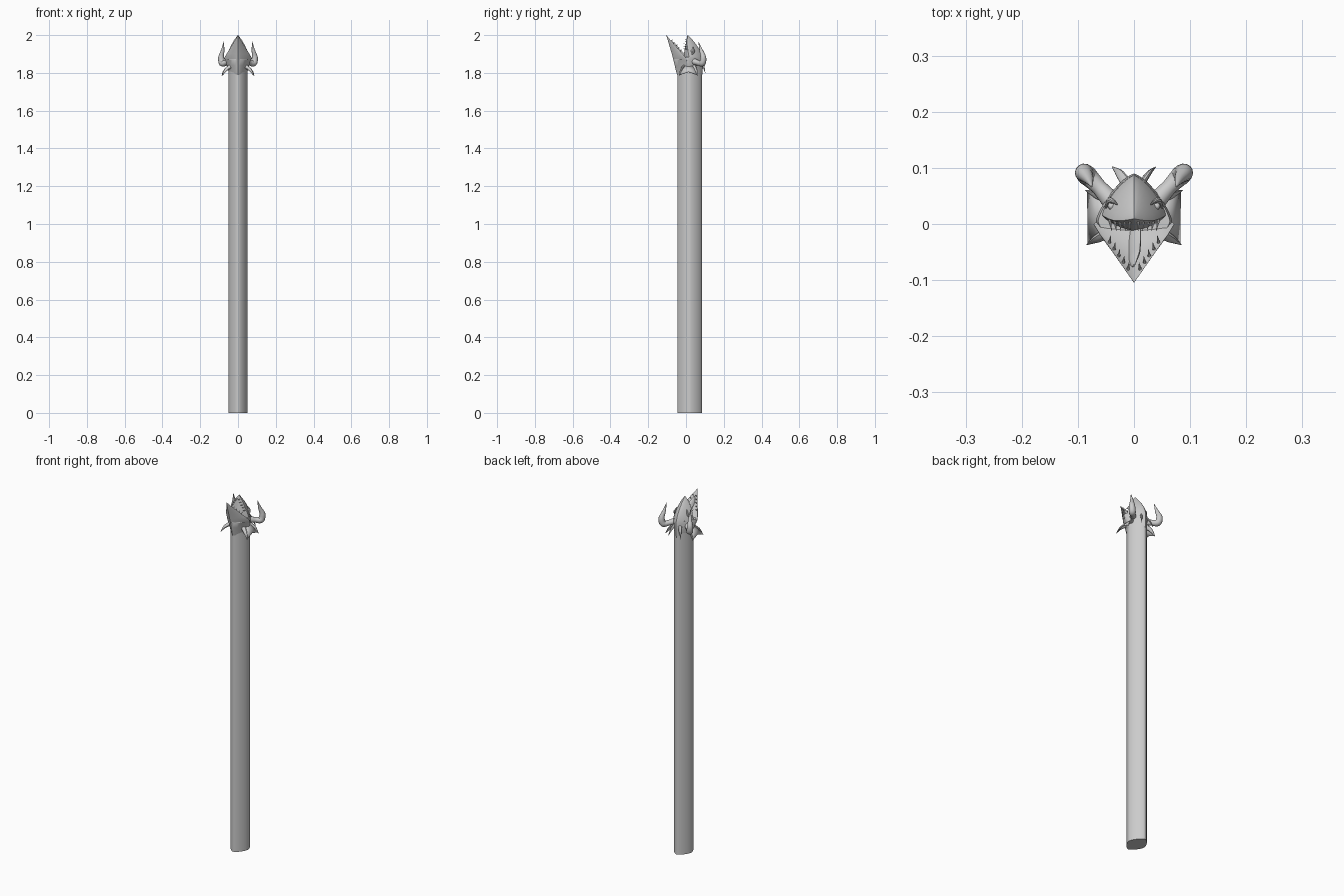
import bpy, bmesh
from math import sin, cos, pi, copysign
from mathutils import Vector

if "Cube" in bpy.data.objects:
    bpy.data.objects.remove(bpy.data.objects["Cube"])


def finish(name, bm, angle=0.6):
    bmesh.ops.recalc_face_normals(bm, faces=bm.faces)
    me = bpy.data.meshes.new(name)
    bm.to_mesh(me)
    bm.free()
    ob = bpy.data.objects.new(name, me)
    bpy.context.collection.objects.link(ob)
    bpy.ops.object.select_all(action='DESELECT')
    ob.select_set(True)
    bpy.context.view_layer.objects.active = ob
    bpy.ops.object.shade_smooth_by_angle(angle=angle)
    return ob


def skin(name, rings, angle=0.6):
    """Bridge equal rings of points and cap both ends."""
    bm = bmesh.new()
    vs = [[bm.verts.new(p) for p in r] for r in rings]
    n = len(vs[0])
    for a, b in zip(vs, vs[1:]):
        for i in range(n):
            bm.faces.new((a[i], a[(i + 1) % n], b[(i + 1) % n], b[i]))
    bm.faces.new(vs[0])
    bm.faces.new(vs[-1])
    return finish(name, bm, angle)


def section(z, w, front, side, back, p=1.5, n=32):
    """Rounded diamond: half width w at y=side, reaching front and back."""
    pts = []
    for i in range(n):
        c, s = cos(2 * pi * i / n), sin(2 * pi * i / n)
        reach = (back if s > 0 else front) - side
        pts.append((w * copysign(abs(c) ** (2 / p), c),
                    side + reach * abs(s) ** (2 / p), z))
    return pts


def loft(name, stations, p=1.5):
    return skin(name, [section(*s, p=p) for s in stations])


def tube(name, pts, radii, flat=1.0, n=10, steps=5):
    """Tapered tube along a smooth path."""
    P = [Vector(p) for p in pts]
    P = [2 * P[0] - P[1]] + P + [2 * P[-1] - P[-2]]
    path = []
    for i in range(1, len(P) - 2):
        a, b, c, d = P[i - 1:i + 3]
        for k in range(steps + (i == len(P) - 3)):
            t = k / steps
            pos = 0.5 * (2 * b + (c - a) * t + (2 * a - 5 * b + 4 * c - d) * t * t
                         + (3 * b - a - 3 * c + d) * t ** 3)
            path.append((pos, radii[i - 1] * (1 - t) + radii[i] * t))
    rings = []
    u = None
    for i, (pos, r) in enumerate(path):
        t = (path[min(i + 1, len(path) - 1)][0] - path[max(i - 1, 0)][0]).normalized()
        if u is None:
            u = t.orthogonal().normalized()
        u = (u - t * u.dot(t)).normalized()
        v = t.cross(u)
        rings.append([pos + r * (u * cos(2 * pi * k / n) + v * flat * sin(2 * pi * k / n))
                      for k in range(n)])
    return skin(name, rings)


def side_pts(s, pts):
    return [(s * x, y, z) for x, y, z in pts]


# Shaft: rounded diamond in section
loft("shaft", [(0, .05, -.045, .02, .086), (1.82, .05, -.045, .02, .086)])

# Head base flaring out of the shaft
loft("head_base", [(1.79, .046, -.047, .02, .086), (1.81, .052, -.053, .02, .088),
                   (1.84, .059, -.06, .015, .09), (1.87, .068, -.067, .005, .09),
                   (1.885, .064, -.06, .005, .087)], 1.35)

# Lower jaw with hollow trough, and beaked upper jaw
loft("lower_jaw", [(1.86, .066, -.064, .005, .02), (1.88, .072, -.07, .0, -.005),
                   (1.90, .061, -.075, -.018, -.034), (1.93, .042, -.084, -.044, -.061),
                   (1.96, .024, -.093, -.07, -.08), (1.985, .009, -.1, -.092, -.095),
                   (2.0, .001, -.105, -.103, -.104)], 1.2)
loft("upper_jaw", [(1.86, .06, -.01, .02, .09), (1.89, .056, -.012, .015, .086),
                   (1.92, .047, -.008, .01, .074), (1.95, .035, -.002, .006, .054),
                   (1.975, .02, .002, .006, .034), (2.0, .001, .008, .009, .011)], 1.35)

# Tongue
tube("tongue", [(0, -.015, 1.885), (0, -.04, 1.91), (0, -.06, 1.94), (0, -.074, 1.965)],
     [.02, .02, .017, .004], flat=.35)

for s, tag in ((1, "right"), (-1, "left")):
    # Horns sweep out, then curl up
    tube("horn_" + tag, side_pts(s, [(.035, .035, 1.862), (.062, .065, 1.853), (.083, .086, 1.852),
                                     (.089, .091, 1.882), (.081, .08, 1.92), (.075, .066, 1.966)]),
         [.018, .014, .018, .016, .009, .0008], n=14)
    # Collar spikes point outward and down
    spikes = [("front_spike_", [(.04, -.012, 1.835), (.065, -.026, 1.815), (.084, -.037, 1.783)], .013),
              ("rear_spike_", [(.045, .04, 1.835), (.068, .052, 1.815), (.087, .06, 1.785)], .013),
              ("back_spike_", [(.012, .07, 1.865), (.026, .09, 1.84), (.039, .102, 1.80)], .011)]
    for nm, pts, r in spikes:
        tube(nm + tag, side_pts(s, pts), [r, r * .7, .0008], flat=.6)
    # Webbing between side spikes
    bm = bmesh.new()
    rows = [[(.045, -.012, 1.84), (.048, .012, 1.845), (.045, .04, 1.84)],
            [(.066, -.025, 1.818), (.068, .014, 1.822), (.068, .052, 1.818)],
            [(.083, -.034, 1.79), (.083, .014, 1.806), (.084, .058, 1.79)]]
    grid = [[bm.verts.new(q) for q in side_pts(s, r)] for r in rows]
    for a, b in zip(grid, grid[1:]):
        for i in range(2):
            bm.faces.new((a[i], a[i + 1], b[i + 1], b[i]))
    web = finish("web_" + tag, bm)
    web.modifiers.new("thickness", 'SOLIDIFY').thickness = .003
    # Brow ridge and eye
    tube("brow_" + tag, side_pts(s, [(.05, .03, 1.895), (.042, .042, 1.915), (.03, .035, 1.94)]),
         [.003, .006, .001])
    bpy.ops.mesh.primitive_uv_sphere_add(segments=12, ring_count=8, radius=.007,
                                         location=(s * .04, .032, 1.915))
    bpy.context.object.name = "eye_" + tag
    # Teeth along both jaws
    for i in range(5):
        t = .3 + i * .12
        x, y, z = .068 * (1 - t) - .004, -.1 * t - .003, 1.885 + .11 * t
        tube(f"lower_tooth_{tag}_{i}", side_pts(s, [(x, y, z - .003), (x - .002, y + .012, z + .006)]),
             [.003, .0004], n=6, steps=1)
        x, z = .044 - i * .009, 1.925 + i * .013
        tube(f"upper_tooth_{tag}_{i}", side_pts(s, [(x, .008, z), (x * .9, -.012, z + .003)]),
             [.003, .0004], n=6, steps=1)
